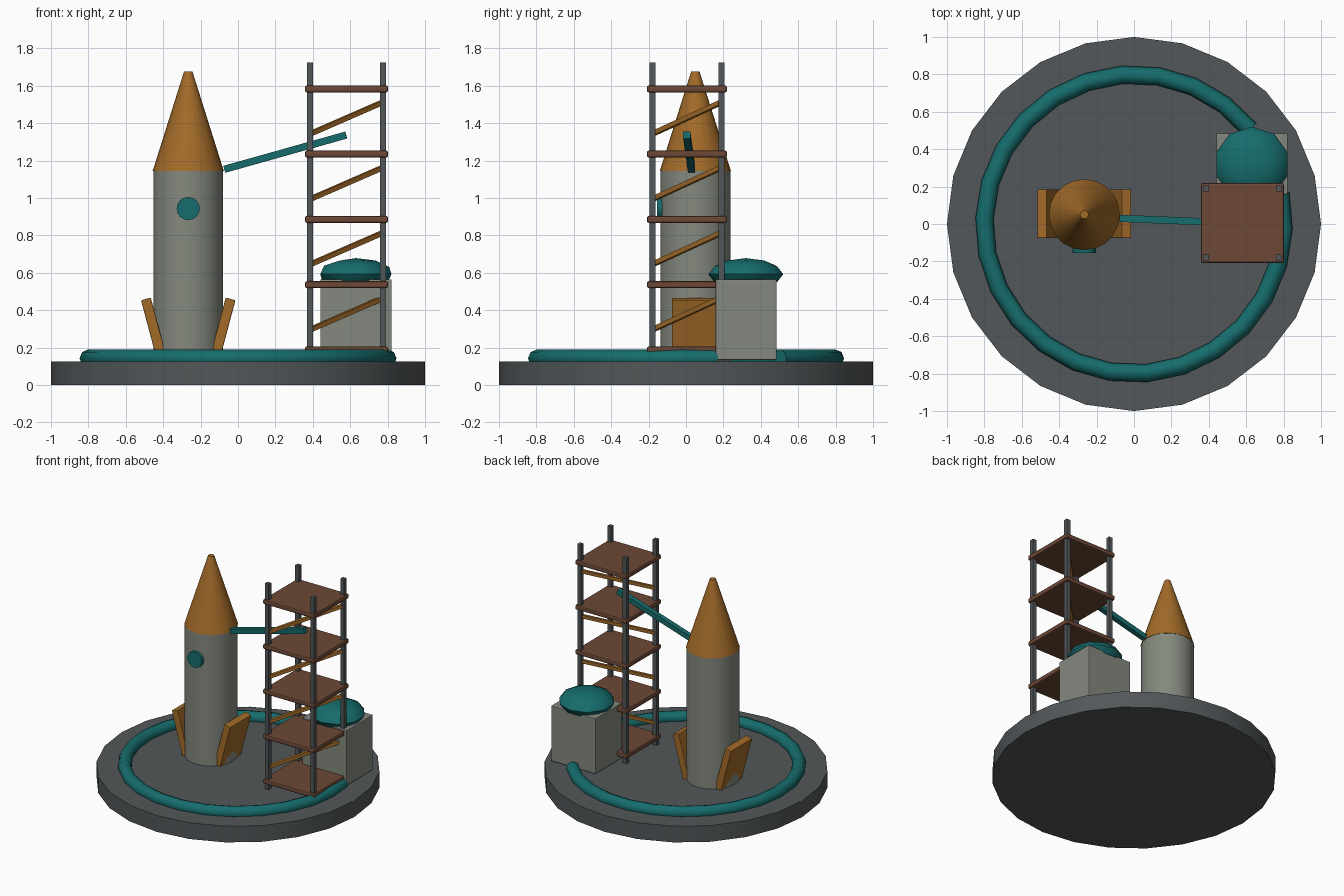
import bpy, math
from mathutils import Vector

if "Cube" in bpy.data.objects:
    bpy.data.objects.remove(bpy.data.objects["Cube"])


def material(name, rgb):
    m = bpy.data.materials.new(name)
    m.diffuse_color = (*rgb, 1)
    m.use_nodes = True
    m.node_tree.nodes["Principled BSDF"].inputs["Base Color"].default_value = m.diffuse_color
    return m


DARK = material("dark_steel", (0.085, 0.095, 0.1))
PALE = material("pale_grey", (0.23, 0.25, 0.21))
ORANGE = material("orange", (0.36, 0.145, 0.022))
BROWN = material("brown", (0.15, 0.065, 0.037))
TEAL = material("teal", (0.008, 0.15, 0.15))


def finish(name, mat, smooth=False, bevel=0):
    o = bpy.context.object
    o.name = name
    o.data.materials.append(mat)
    if bevel:
        b = o.modifiers.new("bevel", 'BEVEL')
        b.width, b.segments = bevel, 2
    if smooth:
        bpy.ops.object.shade_smooth_by_angle(angle=math.radians(35))
    return o


def box(name, mat, loc, size, rot=(0, 0, 0), bevel=0):
    bpy.ops.mesh.primitive_cube_add(size=1, location=loc, rotation=rot)
    bpy.context.object.scale = size
    bpy.ops.object.transform_apply(location=False, rotation=False, scale=True)
    return finish(name, mat, bevel=bevel)


def cone(name, mat, x, y, z0, z1, r0, r1, sides):
    bpy.ops.mesh.primitive_cone_add(vertices=sides, radius1=r0, radius2=r1, depth=z1 - z0,
                                    location=(x, y, (z0 + z1) / 2))
    return finish(name, mat, smooth=True)


def beam(name, mat, a, b, width):
    a, b = Vector(a), Vector(b)
    d = b - a
    return box(name, mat, (a + b) / 2, (width, width, d.length),
               d.to_track_quat('Z', 'Y').to_euler())


# Launch pad
cone("launch_pad", DARK, 0, 0, 0, 0.126, 1, 1, 24)

# Pipe running round the pad, open at the tank
curve = bpy.data.curves.new("pad_pipe", 'CURVE')
curve.dimensions = '3D'
curve.bevel_depth, curve.bevel_resolution = 0.048, 2
curve.use_fill_caps = True
spline = curve.splines.new('POLY')
N = 24
spline.points.add(N)
for i, p in enumerate(spline.points):
    t = math.radians(39 + 333 * i / N)
    p.co = (0.8 * math.cos(t), 0.8 * math.sin(t), 0.142, 1)
pipe = bpy.data.objects.new("pad_pipe", curve)
bpy.context.collection.objects.link(pipe)
curve.materials.append(TEAL)

# Rocket: body, nose, porthole and two leaning fins
RX, RY = -0.266, 0.05
cone("rocket_body", PALE, RX, RY, 0.126, 1.148, 0.187, 0.187, 20)
cone("rocket_nose", ORANGE, RX, RY, 1.145, 1.677, 0.19, 0.022, 20)
bpy.ops.mesh.primitive_cylinder_add(vertices=16, radius=0.062, depth=0.06,
                                    location=(RX, -0.124, 0.943), rotation=(math.pi / 2, 0, 0))
finish("porthole", TEAL, smooth=True)
for s, side in ((-1, "left"), (1, "right")):
    box(side + "_fin", ORANGE, (RX + s * 0.182, 0.055, 0.293), (0.054, 0.26, 0.345),
        (0, s * 0.26, 0), bevel=0.005)

# Service tower: posts, decks and corner-to-corner braces
TX, TY, PX, PY = 0.58, 0.005, 0.195, 0.185
for sx in (-1, 1):
    for sy in (-1, 1):
        box("tower_post", DARK, (TX + sx * PX, TY + sy * PY, 0.924), (0.032, 0.032, 1.6))
for i in range(5):
    z = 0.187 + 0.349 * i
    box("tower_deck", BROWN, (TX, TY, z), (0.444, 0.428, 0.037), bevel=0.01)
    if i < 4:
        beam("tower_brace", ORANGE, (TX - PX, TY - PY, z + 0.108),
             (TX + PX, TY + PY, z + 0.278), 0.025)

# Access arm from tower to rocket
beam("access_arm", TEAL, (-0.073, 0.03, 1.153), (0.578, 0.004, 1.336), 0.038)

# Fuel tank block with flattened dome
box("tank_block", PALE, (0.631, 0.321, 0.349), (0.382, 0.326, 0.43), bevel=0.005)
bpy.ops.mesh.primitive_ico_sphere_add(subdivisions=2, radius=1, location=(0.63, 0.32, 0.592))
bpy.context.object.scale = (0.2, 0.2, 0.086)
bpy.ops.object.transform_apply(location=False, rotation=False, scale=True)
finish("tank_dome", TEAL, smooth=True)
